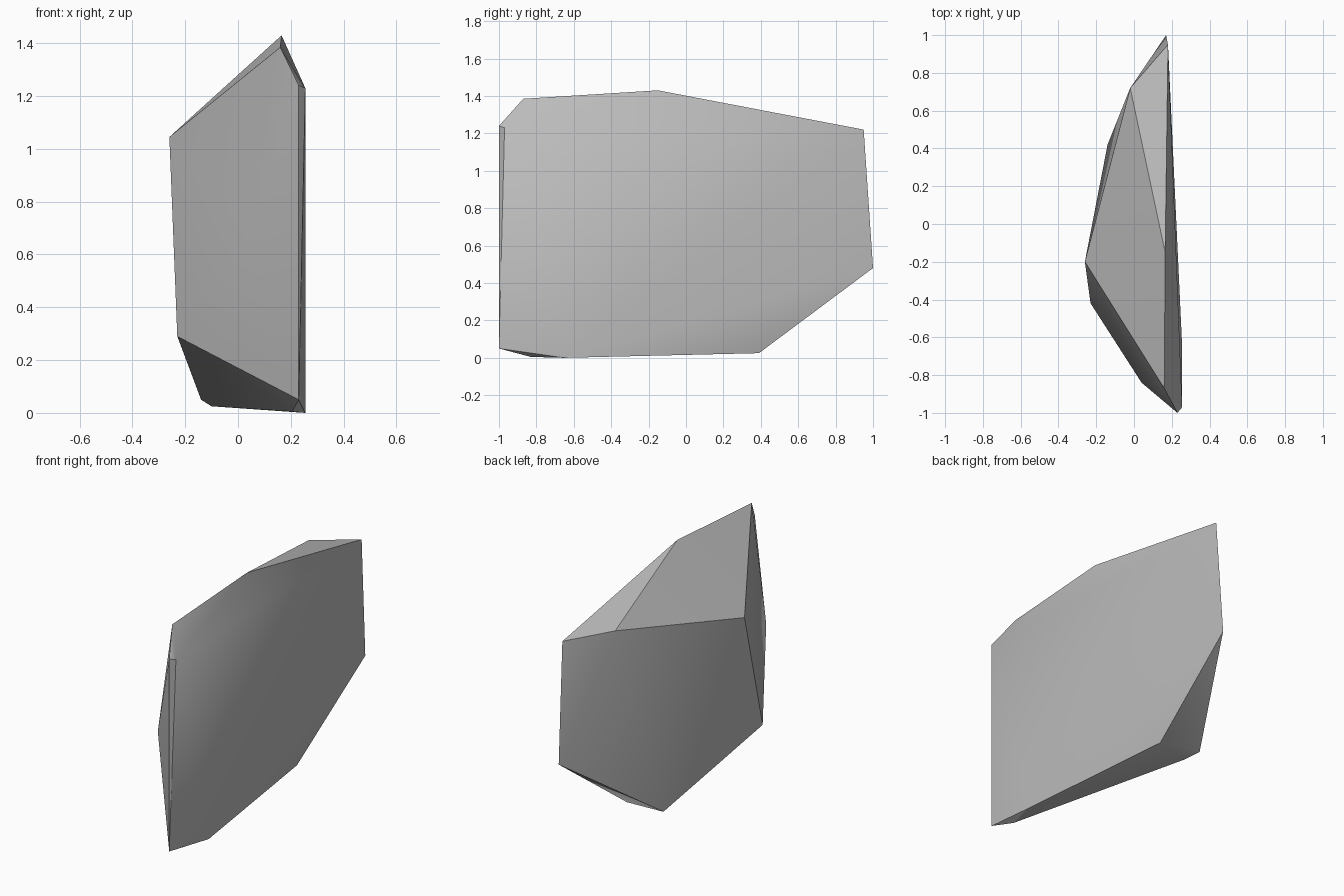
import bpy
import bmesh
import math

# Remove the default cube
default_cube = bpy.data.objects.get("Cube")
if default_cube:
    bpy.data.objects.remove(default_cube, do_unlink=True)


def make_material(name, color):
    material = bpy.data.materials.new(name)
    material.use_nodes = True
    material.diffuse_color = color
    shader = material.node_tree.nodes["Principled BSDF"]
    shader.inputs["Base Color"].default_value = color
    shader.inputs["Roughness"].default_value = 0.9
    return material


def make_hull(name, corners, material):
    """Wrap a convex faceted solid around the corner points."""
    bm = bmesh.new()
    for corner in corners:
        bm.verts.new(corner)
    hull = bmesh.ops.convex_hull(bm, input=bm.verts[:])
    leftover = {v for v in hull["geom_interior"] + hull["geom_unused"]
                if isinstance(v, bmesh.types.BMVert)}
    bmesh.ops.delete(bm, geom=list(leftover), context="VERTS")
    bmesh.ops.recalc_face_normals(bm, faces=bm.faces[:])
    mesh = bpy.data.meshes.new(name)
    bm.to_mesh(mesh)
    bm.free()
    mesh.materials.append(material)
    obj = bpy.data.objects.new(name, mesh)
    bpy.context.collection.objects.link(obj)
    return obj


# Ridge and shoulders along the top
top_corners = [
    (0.165, -0.15, 1.43), (0.16, -0.87, 1.385),
    (-0.26, -0.2, 1.045), (-0.02, 0.72, 1.25), (0.18, 0.95, 1.22),
]

# Narrow leading edge and the bulge beside it
front_corners = [
    (0.23, -1, 1.24), (0.255, -0.97, 1.23),
    (0.23, -1, 0.05), (0.04, -0.84, 0.68), (-0.23, -0.42, 0.29),
]

# Underside and the pointed back
base_corners = [
    (0.205, -0.83, 0.005), (0.255, -0.65, 0), (0.13, 0.39, 0.025),
    (-0.1, 0.33, 0.025), (-0.14, 0.42, 0.05), (0.17, 1, 0.48),
]

stone_grey = make_material("stone grey", (0.5, 0.5, 0.5, 1))
rock = make_hull("rock_slab", top_corners + front_corners + base_corners, stone_grey)

# Soft shading across shallow creases, crisp main edges
bpy.ops.object.select_all(action="DESELECT")
rock.select_set(True)
bpy.context.view_layer.objects.active = rock
bpy.ops.object.shade_smooth_by_angle(angle=math.radians(30))
